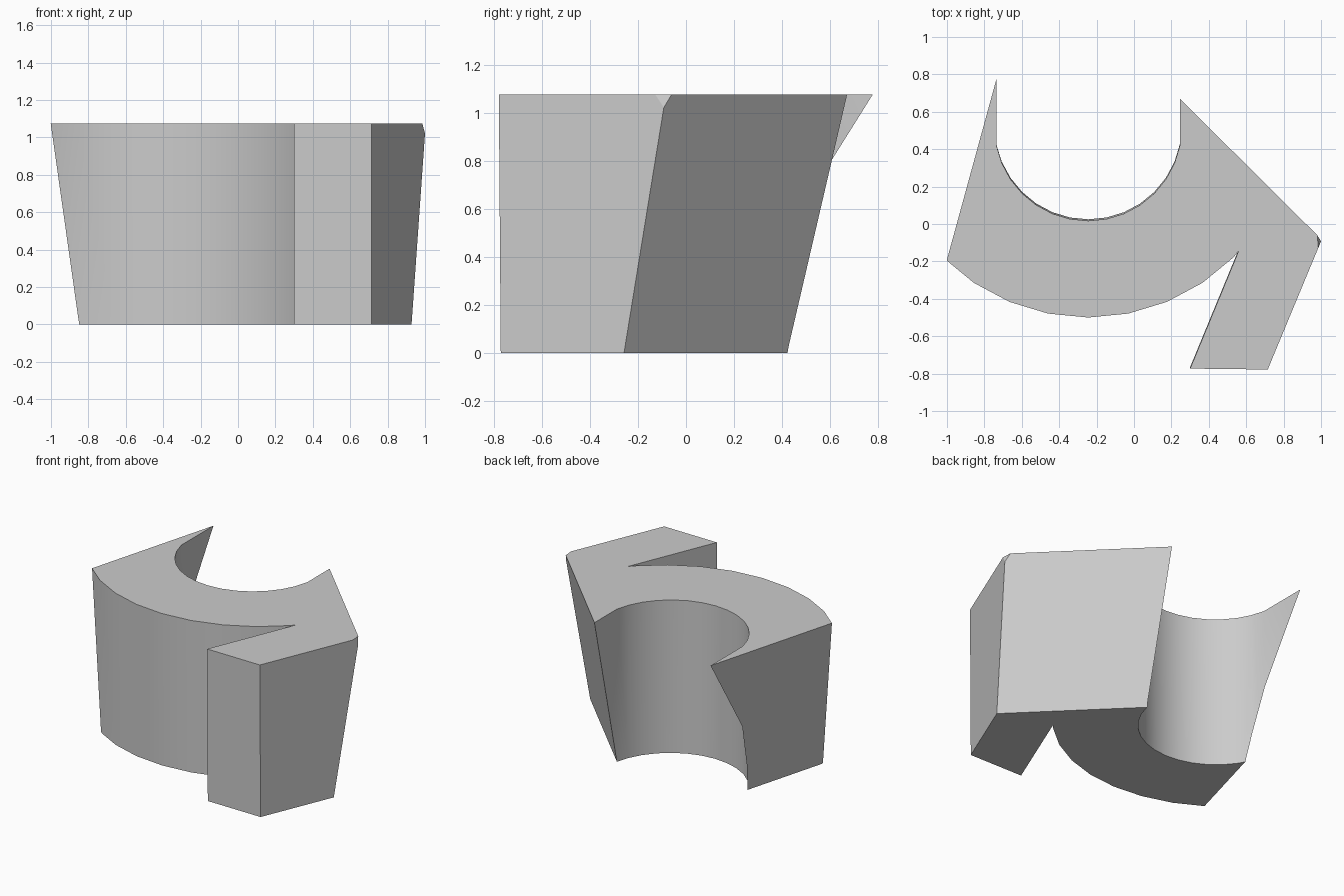
import bpy, bmesh
from math import sin, cos, radians
from mathutils import Vector

if "Cube" in bpy.data.objects:
    bpy.data.objects.remove(bpy.data.objects["Cube"])

HEIGHT = 1.075
LEAN = 0.008      # small lean of the upright walls
STEP = 11.25      # degrees per arc segment


def arc(cx, cy, r, first, count, step):
    return [(cx + r * cos(radians(first + i * step)),
             cy + r * sin(radians(first + i * step))) for i in range(count)]


# Plan outline: outer arc, foot, over-long back edges, round-bottomed slot
outline = arc(-0.245, 0.6, 1.1, 213.75, 10, STEP)
outline += [(0.56, -0.143), (0.3, -0.773), (0.715, -0.778), (1.114, 0.182)]
outline += [(0.245, 1.2)]
outline += arc(-0.245, 0.517, 0.5, 348.75, 15, -STEP)
outline += [(-0.735, 1.2), (-1.16, 1.2)]

bm = bmesh.new()
bottom = [bm.verts.new((x, y + LEAN, 0)) for x, y in outline]
top = [bm.verts.new((x, y, HEIGHT)) for x, y in outline]
bm.faces.new(bottom[::-1])
bm.faces.new(top)
for i in range(len(outline)):
    j = (i + 1) % len(outline)
    bm.faces.new((bottom[i], bottom[j], top[j], top[i]))


def slice_off(a, b, c, outside):
    """Cut along the plane through three points, dropping the outside part."""
    a, b, c, outside = map(Vector, (a, b, c, outside))
    normal = (b - a).cross(c - a).normalized()
    if normal.dot(outside - a) < 0:
        normal = -normal
    bmesh.ops.bisect_plane(bm, geom=bm.verts[:] + bm.edges[:] + bm.faces[:],
                           plane_co=a, plane_no=normal, clear_outer=True)
    bmesh.ops.holes_fill(bm, edges=[e for e in bm.edges if e.is_boundary], sides=0)


# Slanted left side, slanted back right side, tiny clipped corner
slice_off((-1, -0.19, HEIGHT), (-0.735, 0.777, HEIGHT), (-0.85, -0.315, 0), (-2, 0, 1))
slice_off((0.245, 0.67, HEIGHT), (0.98, -0.06, HEIGHT), (0.925, -0.255, 0), (2, 2, 1))
slice_off((0.98, -0.06, HEIGHT), (0.985, -0.125, HEIGHT), (1.0, -0.09, 1.02), (2, 0, 2))

bmesh.ops.recalc_face_normals(bm, faces=bm.faces[:])
mesh = bpy.data.meshes.new("slotted_block")
bm.to_mesh(mesh)
bm.free()
block = bpy.data.objects.new("slotted_block", mesh)
bpy.context.collection.objects.link(block)

# Plain grey finish
grey = bpy.data.materials.new("plain_grey")
grey.use_nodes = True
colour = (0.6, 0.6, 0.6, 1)
grey.diffuse_color = colour
grey.node_tree.nodes["Principled BSDF"].inputs["Base Color"].default_value = colour
mesh.materials.append(grey)

bpy.ops.object.select_all(action="DESELECT")
block.select_set(True)
bpy.context.view_layer.objects.active = block
bpy.ops.object.shade_smooth_by_angle(angle=radians(25))
